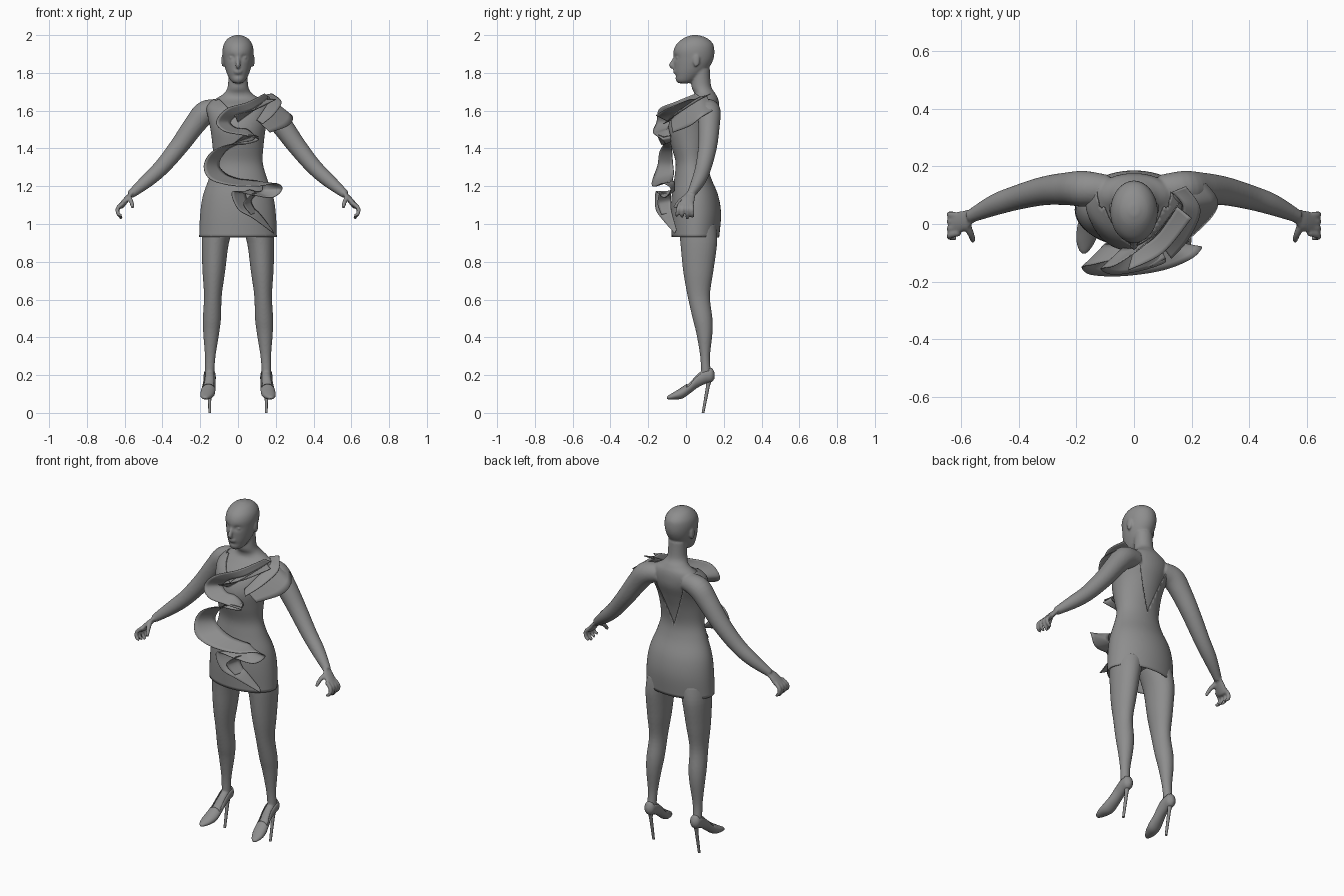
import bpy, bmesh, math
from mathutils import Vector, Matrix

cube = bpy.data.objects.get("Cube")
if cube:
    bpy.data.objects.remove(cube, do_unlink=True)

grey = bpy.data.materials.new("plain grey")
grey.use_nodes = True
COLOUR = (0.27, 0.27, 0.27, 1)
grey.diffuse_color = COLOUR
grey.node_tree.nodes["Principled BSDF"].inputs["Base Color"].default_value = COLOUR


def finish(name, bm, angle=40, thickness=None):
    """Turn a bmesh into a smooth shaded object."""
    bmesh.ops.recalc_face_normals(bm, faces=bm.faces)
    mesh = bpy.data.meshes.new(name)
    bm.to_mesh(mesh)
    bm.free()
    mesh.materials.append(grey)
    mesh.shade_smooth()
    mesh.set_sharp_from_angle(angle=math.radians(angle))
    obj = bpy.data.objects.new(name, mesh)
    bpy.context.collection.objects.link(obj)
    if thickness:
        solid = obj.modifiers.new("thickness", "SOLIDIFY")
        solid.thickness = thickness
        solid.offset = 0
    return obj


def smooth(keys, steps=5):
    """Smooth curve through tuples of any length."""
    keys = [Vector(k) for k in keys]
    out = []
    for i in range(len(keys) - 1):
        a, b, c = keys[max(i - 1, 0)], keys[i], keys[i + 1]
        d = keys[min(i + 2, len(keys) - 1)]
        for s in range(steps):
            t = s / steps
            out.append(b + (c - a) * (t / 2) + (a * 2 - b * 5 + c * 4 - d) * (t * t / 2)
                       + (b * 3 - a - c * 3 + d) * (t ** 3 / 2))
    return out + [keys[-1]]


def loft(bm, rings, sides=32, cap=True):
    """Skin ellipses given as (centre, u, v)."""
    loops = []
    for centre, u, v in rings:
        turns = [math.tau * k / sides for k in range(sides)]
        loops.append([bm.verts.new(centre + u * math.cos(a) + v * math.sin(a)) for a in turns])
    for low, high in zip(loops, loops[1:]):
        for k in range(sides):
            n = (k + 1) % sides
            bm.faces.new((low[k], low[n], high[n], high[k]))
    if cap:
        bm.faces.new(loops[0])
        bm.faces.new(loops[-1])
    return [v for loop in loops for v in loop]


def stack(rows, side=1, grow=0):
    """Level rings from rows of (z, centre x, half width, front y, back y)."""
    return [(Vector((x * side, (f + b) / 2, z)), Vector((w + grow, 0, 0)),
             Vector((0, (b - f) / 2 + grow, 0))) for z, x, w, f, b in smooth(rows)]


def upright(rows, side, scale=1):
    """Upright rings from rows of (y, centre x, half width, bottom z, top z)."""
    return [(Vector((x * side, y, (lo + hi) / 2)), Vector((w * scale, 0, 0)),
             Vector((0, 0, (hi - lo) / 2 * scale))) for y, x, w, lo, hi in smooth(rows)]


def tube(bm, keys, side=1, flat=1, sides=16):
    """Round or flattened limb through keys of (x, y, z, radius)."""
    pts = smooth(keys)
    rings = []
    for i, p in enumerate(pts):
        t = (pts[min(i + 1, len(pts) - 1)] - pts[max(i - 1, 0)]).xyz.normalized()
        u = t.cross(Vector((0, 1, 0))).normalized()
        v = t.cross(u)
        flip = Matrix.Diagonal((side, 1, 1))
        rings.append((flip @ p.xyz, flip @ u * p.w * flat, flip @ v * p.w))
    loft(bm, rings, sides)


def blob(bm, centre, size):
    bmesh.ops.create_uvsphere(bm, u_segments=16, v_segments=10, radius=1,
                              matrix=Matrix.Translation(centre) @ Matrix.Diagonal((*size, 1)))


def ribbon(name, inner, outer, across=5):
    """Flared cloth strip between an attached edge and a free edge."""
    bm = bmesh.new()
    rows = []
    for a, b in zip(smooth(inner, 8), smooth(outer, 8)):
        rows.append([bm.verts.new(a.lerp(b, k / across)) for k in range(across + 1)])
    for r, s in zip(rows, rows[1:]):
        for k in range(across):
            bm.faces.new((r[k], r[k + 1], s[k + 1], s[k]))
    finish(name, bm, 60, 0.004)


# Shared torso profile, hips to shoulders
TORSO = [(.93, 0, .2, -.07, .17), (1.05, 0, .195, -.075, .18), (1.15, 0, .18, -.07, .165),
         (1.25, 0, .145, -.055, .125), (1.33, 0, .125, -.05, .11), (1.42, 0, .13, -.075, .125),
         (1.5, 0, .14, -.09, .15), (1.57, 0, .155, -.07, .175), (1.62, 0, .16, -.03, .18),
         (1.66, 0, .125, .03, .175)]
NECK = [(1.69, 0, .08, .04, .16), (1.73, 0, .058, .025, .137), (1.82, 0, .055, .03, .13)]
HEAD = [(1.745, 0, .022, -.04, .02), (1.76, 0, .04, -.053, .05), (1.8, 0, .06, -.06, .1),
        (1.84, 0, .072, -.063, .13), (1.88, 0, .079, -.065, .147), (1.92, 0, .082, -.065, .15),
        (1.955, 0, .074, -.048, .142), (1.985, 0, .05, -.01, .11), (2, 0, .015, .03, .065)]
LEG = [(1, .1, .085, -.04, .16), (.9, .12, .072, -.03, .165), (.75, .128, .06, -.015, .145),
       (.62, .133, .047, .008, .127), (.5, .138, .048, .035, .14), (.42, .142, .042, .055, .14),
       (.3, .147, .028, .075, .127), (.22, .15, .025, .08, .13), (.17, .15, .022, .085, .125)]
SHOE = [(.15, .15, .008, .185, .21), (.135, .15, .026, .165, .235), (.1, .15, .03, .155, .235),
        (.06, .15, .03, .135, .21), (.02, .155, .033, .105, .165), (-.02, .16, .036, .078, .135),
        (-.06, .167, .03, .073, .11), (-.09, .172, .016, .073, .092), (-.1, .173, .005, .076, .084)]

# Body: torso, neck and head, blended with the limbs
bm = bmesh.new()
loft(bm, stack(TORSO[1:] + NECK, grow=-.004), 48)
for v in loft(bm, stack(HEAD), 64):
    if v.co.y < 0:
        # eye sockets and hollow under the lip
        socket = ((abs(v.co.x) - .032) / .016) ** 2 + ((v.co.z - 1.882) / .012) ** 2
        hollow = (v.co.x / .03) ** 2 + ((v.co.z - 1.785) / .008) ** 2
        v.co.y += .013 * math.exp(-socket) + .006 * math.exp(-hollow)
tube(bm, [(0, -.056, 1.885, .008), (0, -.07, 1.858, .011), (0, -.077, 1.838, .013),
          (0, -.058, 1.826, .008)])
blob(bm, (0, -.06, 1.81), (.022, .009, .005))
blob(bm, (0, -.058, 1.8), (.019, .009, .006))
for side in (1, -1):
    blob(bm, (side * .081, .055, 1.865), (.007, .018, .034))
    blob(bm, (side * .031, -.044, 1.88), (.016, .01, .007))
    # arm, palm, fingers and thumb
    tube(bm, [(.09, .12, 1.61, .05), (.17, .122, 1.592, .062), (.23, .122, 1.525, .057),
              (.31, .115, 1.415, .05), (.4, .093, 1.305, .043), (.48, .067, 1.23, .037),
              (.57, .025, 1.155, .022)], side, sides=24)
    tube(bm, [(.555, .032, 1.17, .021), (.585, .015, 1.137, .034), (.615, .002, 1.1, .038),
              (.625, 0, 1.09, .03)], side, .42)
    for i in range(4):
        y = .03 - .02 * i
        tip = 1.028 + .008 * abs(i - 1)
        tube(bm, [(.605, y, 1.112, .012), (.636, y * 1.2 - .004, 1.085, .011),
                  (.635, y * 1.35 - .006, 1.055, .01), (.615, y * 1.4 - .008, tip, .008)], side)
    tube(bm, [(.58, 0, 1.143, .014), (.565, -.035, 1.118, .012), (.557, -.06, 1.085, .009)], side)
    loft(bm, stack(LEG, side))
    loft(bm, upright(SHOE, side, .88), 24)
body = finish("body", bm)
blend = body.modifiers.new("blend", "REMESH")
blend.mode = "VOXEL"
blend.voxel_size = .006
blend.use_smooth_shade = True
soften = body.modifiers.new("soften", "SMOOTH")
soften.factor = .5
soften.iterations = 4

# Dress with a front neckline and a deep open back
bm = bmesh.new()
loft(bm, stack(TORSO, grow=.003), 64, cap=False)
MIDDLE, FRONT, BACK = .06, (1.56, 1), (1.33, .37)
for start, slope in (FRONT, BACK):
    for side in (1, -1):
        bmesh.ops.bisect_plane(bm, geom=bm.verts[:] + bm.edges[:] + bm.faces[:],
                               plane_co=(0, 0, start), plane_no=(side, 0, -slope))
opening = []
for f in bm.faces:
    c = f.calc_center_median()
    start, slope = BACK if c.y > MIDDLE else FRONT
    if abs(c.x) < slope * (c.z - start):
        opening.append(f)
bmesh.ops.delete(bm, geom=opening, context="FACES")
finish("dress", bm, 40, .005)

# Court shoes with an open top and a thin heel
for side, label in ((1, "left"), (-1, "right")):
    bm = bmesh.new()
    loft(bm, upright(SHOE, side), 32)
    bmesh.ops.recalc_face_normals(bm, faces=bm.faces)
    top = [f for f in bm.faces if f.normal.z > .45 and 0 < f.calc_center_median().y < .125]
    bmesh.ops.delete(bm, geom=top, context="FACES")
    finish(label + "_shoe", bm, 50, .004)
    bm = bmesh.new()
    loft(bm, [(Vector((side * .15, y, z)), Vector((r, 0, 0)), Vector((0, r, 0)))
              for y, z, r in ((.125, .19, .017), (.116, .14, .01), (.09, 0, .007))], 12)
    finish(label + "_heel", bm)

# Long flounce winding down the front
ribbon("front_flounce",
       [(.16, .08, 1.67), (.08, -.03, 1.61), (0, -.08, 1.58), (-.04, -.085, 1.54),
        (-.01, -.09, 1.51), (.05, -.09, 1.5), (.09, -.08, 1.46), (.07, -.08, 1.44),
        (.02, -.08, 1.43), (-.06, -.075, 1.39), (-.1, -.07, 1.32), (-.07, -.065, 1.27),
        (0, -.07, 1.24), (.08, -.07, 1.23), (.12, -.06, 1.22), (.13, -.06, 1.18),
        (.1, -.07, 1.17), (.06, -.075, 1.18), (.04, -.08, 1.16), (.06, -.08, 1.1),
        (.11, -.075, 1.06), (.18, -.05, .97)],
       [(.14, .05, 1.69), (.05, -.06, 1.645), (-.06, -.14, 1.61), (-.115, -.155, 1.54),
        (-.07, -.175, 1.49), (.03, -.16, 1.47), (.11, -.13, 1.45), (.05, -.11, 1.425),
        (-.05, -.12, 1.42), (-.14, -.14, 1.38), (-.18, -.15, 1.31), (-.15, -.175, 1.24),
        (-.04, -.18, 1.205), (.1, -.16, 1.2), (.2, -.12, 1.215), (.235, -.08, 1.185),
        (.18, -.11, 1.14), (.07, -.14, 1.155), (-.03, -.16, 1.17), (0, -.16, 1.08),
        (.08, -.13, 1.03), (.19, -.06, .95)])

# Layered cap sleeve and chest pleats on the left shoulder
SHOULDER = [(.13, .11, 1.68), (.17, .06, 1.665), (.14, -.02, 1.61), (.1, -.08, 1.55)]
ribbon("lower_sleeve_layer", SHOULDER,
       [(.25, .14, 1.6), (.29, .08, 1.565), (.265, .02, 1.52), (.17, -.07, 1.485)])
ribbon("upper_sleeve_layer", SHOULDER,
       [(.18, .13, 1.69), (.23, .05, 1.645), (.19, -.05, 1.58), (.13, -.12, 1.53)])
ribbon("chest_pleat", [(.15, .06, 1.66), (.08, -.04, 1.6), (.0, -.09, 1.54)],
       [(.2, .02, 1.66), (.1, -.1, 1.61), (-.02, -.16, 1.575)])
ribbon("waist_pleat", [(.09, -.08, 1.47), (.04, -.08, 1.45), (-.02, -.08, 1.43)],
       [(.11, -.12, 1.46), (.04, -.15, 1.47), (-.03, -.13, 1.42)])
ribbon("hip_pleat", [(.1, -.08, 1.16), (.07, -.08, 1.12), (.1, -.08, 1.06)],
       [(.09, -.14, 1.17), (.03, -.15, 1.11), (.07, -.13, 1.05)])
